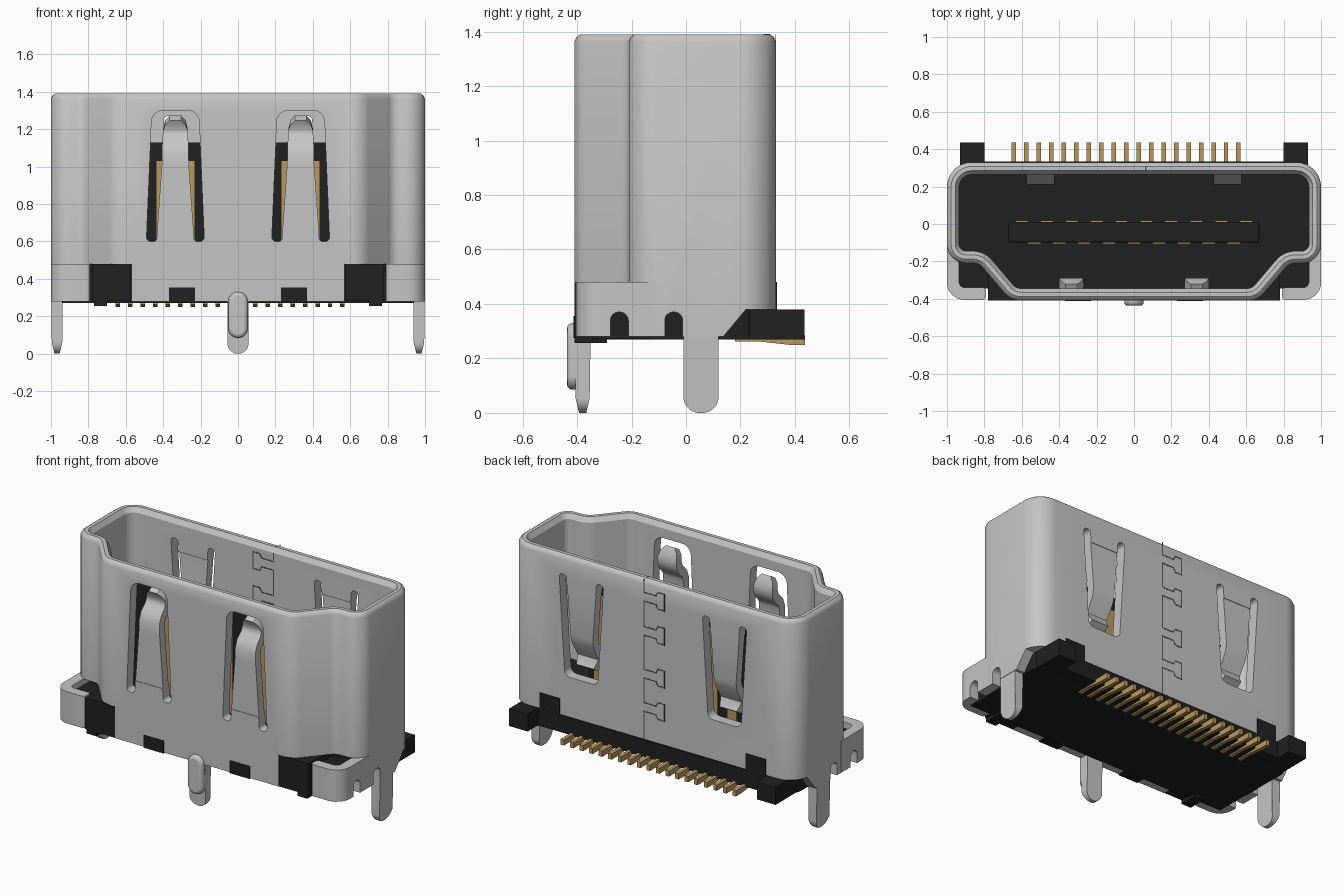
import bpy, bmesh, math
from mathutils import Vector

if "Cube" in bpy.data.objects:
    bpy.data.objects.remove(bpy.data.objects["Cube"])


def material(name, rgb):
    m = bpy.data.materials.new(name)
    m.diffuse_color = (*rgb, 1)
    m.use_nodes = True
    m.node_tree.nodes["Principled BSDF"].inputs["Base Color"].default_value = m.diffuse_color
    return m


STEEL = material("light steel", (0.56, 0.56, 0.56))
BLACK = material("black plastic", (0.015, 0.015, 0.015))
GOLD = material("gold", (0.50, 0.32, 0.11))
DARK = material("seam grey", (0.09, 0.09, 0.09))


def fillet(pts, n=6):
    """Round the corners of (u, v, radius) points."""
    out = []
    for i, (u, v, *r) in enumerate(pts):
        p = Vector((u, v))
        r = r[0] if r else 0
        if r == 0:
            out.append(p)
            continue
        a = (Vector(pts[i - 1][:2]) - p).normalized()
        b = (Vector(pts[(i + 1) % len(pts)][:2]) - p).normalized()
        half = a.angle(b) / 2
        c = p + (a + b).normalized() * (r / math.sin(half))
        s, e = p + a * (r / math.tan(half)) - c, p + b * (r / math.tan(half)) - c
        out += [c + s.lerp(e, k / n).normalized() * r for k in range(n + 1)]
    return out


def inset(pts, d):
    """Move a counter-clockwise outline inwards by d."""
    out = []
    for i, p in enumerate(pts):
        a = (p - pts[i - 1]).normalized()
        b = (pts[(i + 1) % len(pts)] - p).normalized()
        na, nb = Vector((-a.y, a.x)), Vector((-b.y, b.x))
        out.append(p + (na + nb) * (d / (1 + na.dot(nb))))
    return out


def prism(bm, pts, axis, lo, hi):
    def at(p, w):
        return {'x': (w, p[0], p[1]), 'y': (p[0], w, p[1]), 'z': (p[0], p[1], w)}[axis]
    A = [bm.verts.new(at(p, lo)) for p in pts]
    B = [bm.verts.new(at(p, hi)) for p in pts]
    bm.faces.new(A)
    bm.faces.new(B)
    for i in range(len(A)):
        j = (i + 1) % len(A)
        bm.faces.new((A[i], A[j], B[j], B[i]))


def box(bm, x0, x1, y0, y1, z0, z1):
    prism(bm, [(x0, y0), (x1, y0), (x1, y1), (x0, y1)], 'z', z0, z1)


def finish(bm, name, mat, bevel=0):
    bmesh.ops.recalc_face_normals(bm, faces=bm.faces)
    me = bpy.data.meshes.new(name)
    bm.to_mesh(me)
    bm.free()
    ob = bpy.data.objects.new(name, me)
    bpy.context.collection.objects.link(ob)
    me.materials.append(mat)
    if bevel:
        m = ob.modifiers.new("bevel", 'BEVEL')
        m.width, m.segments = bevel, 3
    return ob


def activate(ob):
    bpy.ops.object.select_all(action='DESELECT')
    ob.select_set(True)
    bpy.context.view_layer.objects.active = ob


def smooth(ob):
    activate(ob)
    bpy.ops.object.shade_smooth_by_angle(angle=math.radians(32))


def cut(ob, cutter):
    m = ob.modifiers.new("cut", 'BOOLEAN')
    m.operation, m.solver, m.object = 'DIFFERENCE', 'EXACT', cutter
    activate(ob)
    bpy.ops.object.modifier_apply(modifier=m.name)


def strip(bm, cx, path, t):
    """Bent tab of (y, z, half width) stations with thickness t."""
    rings = []
    for i, (y, z, w) in enumerate(path):
        a, b = path[max(i - 1, 0)], path[min(i + 1, len(path) - 1)]
        d = Vector((b[0] - a[0], b[1] - a[1])).normalized() * t / 2
        rings.append([bm.verts.new((cx + sx * w, y - s * d.y, z + s * d.x))
                      for sx, s in ((-1, -1), (1, -1), (1, 1), (-1, 1))])
    for r, q in zip(rings, rings[1:]):
        for i in range(4):
            bm.faces.new((r[i], r[i - 1], q[i - 1], q[i]))
    bm.faces.new(rings[0])
    bm.faces.new(rings[-1])


# Shell: rounded outline lofted up the outside, over the rim, down the inside
half = [(0.66, -0.41, 0.12), (0.83, -0.21, 0.07), (1, -0.21, 0.1), (1, 0.33, 0.13)]
outline = fillet(half + [(-x, y, r) for x, y, r in reversed(half)])
bm = bmesh.new()
rings = [[bm.verts.new((p.x, p.y, z)) for p in inset(outline, d)] for d, z in
         ((0, 0.28), (0, 1.362), (0.008, 1.38), (0.022, 1.39), (0.045, 1.39), (0.065, 1.36), (0.065, 0.28))]
for r, q in zip(rings, rings[1:] + rings[:1]):
    for i in range(len(r)):
        bm.faces.new((r[i - 1], r[i], q[i], q[i - 1]))
shell = finish(bm, "shell", STEEL)

# Cutters: spring windows, lower front corners, lower back edge
bm = bmesh.new()
front_u = [(-.155, .6, .024), (-.125, 1.3, .06), (.125, 1.3, .06), (.155, .6, .024),
           (.1, .6, .02), (.096, .68), (-.096, .68), (-.1, .6, .02)]
back_u = [(-.115, .63, .04), (.115, .63, .04), (.155, 1.27, .022), (.105, 1.27, .022),
          (.1, 1.19), (-.1, 1.19), (-.105, 1.27, .022), (-.155, 1.27, .022)]
for s in (1, -1):
    prism(bm, [(p.x + s * .335, p.y) for p in fillet(front_u)], 'y', -.5, -.3)
    prism(bm, [(p.x + s * .5, p.y) for p in fillet(back_u)], 'y', .22, .5)
    box(bm, *sorted((s * .57, s * 1.1)), -.5, -.12, .1, .48)
prism(bm, [(.12, .2), (.12, .26), (.22, .38), (.5, .38), (.5, .2)], 'x', -1.1, 1.1)
windows = finish(bm, "window_cutter", STEEL)
bm = bmesh.new()
for y in (-.245, -.045):
    prism(bm, fillet([(y - .033, .2), (y + .033, .2), (y + .033, .37, .031), (y - .033, .37, .031)]), 'x', -1.1, 1.1)
notches = finish(bm, "notch_cutter", STEEL)

# Corner brackets wrapping forward below the shell
bm = bmesh.new()
for s in (1, -1):
    prism(bm, [(s * p.x, p.y) for p in fillet([(1, -.12), (1, -.405, .09), (.79, -.405, .02), (.79, -.34, .02),
                                               (.935, -.34, .03), (.935, -.12)])], 'z', .28, .48)
brackets = finish(bm, "corner_brackets", STEEL)
cut(shell, windows)
for ob in (shell, brackets):
    cut(ob, notches)
    smooth(ob)
for c in (windows, notches):
    bpy.data.objects.remove(c)

# Spring tabs in the windows
for s, side in ((1, "right"), (-1, "left")):
    bm = bmesh.new()
    strip(bm, s * .335, [(-.379, .68, .096), (-.379, 1.0, .073), (-.379, 1.07, .07), (-.365, 1.105, .07),
                         (-.33, 1.14, .068), (-.315, 1.17, .067), (-.315, 1.2, .065), (-.33, 1.235, .055),
                         (-.345, 1.26, .03)], .055)
    smooth(finish(bm, side + "_front_spring", STEEL))
    bm = bmesh.new()
    strip(bm, s * .5, [(.299, 1.19, .1), (.299, .9, .078), (.29, .86, .076), (.25, .79, .074),
                       (.238, .76, .073), (.245, .73, .07), (.27, .69, .06)], .055)
    smooth(finish(bm, side + "_back_spring", STEEL))

# Mounting legs with thinned, rounded tips
def leg(name, pts, axis, lo, hi):
    bm = bmesh.new()
    prism(bm, fillet(pts, 8), axis, lo, hi)
    k, mid = 'xy'.index(axis), (lo + hi) / 2
    for v in bm.verts:
        if v.co.z < .07:
            v.co[k] = mid + (v.co[k] - mid) * (.45 + .55 * v.co.z / .07)
    smooth(finish(bm, name, STEEL))


for s, side in ((1, "right"), (-1, "left")):
    leg(side + "_leg", [(-.01, .3), (-.01, 0, .06), (.12, 0, .06), (.12, .3)], 'x',
        *sorted((s * .937, s * .998)))
leg("front_leg", [(-.056, .3), (-.056, 0, .054), (.056, 0, .054), (.056, .3)], 'y', -.409, -.35)
bm = bmesh.new()
prism(bm, fillet([(-.052, .085, .05), (.052, .085, .05), (.052, .33, .05), (-.052, .33, .05)]), 'y', -.437, -.38)
smooth(finish(bm, "front_leg_rib", STEEL, .02))

# Plastic housing: base inside the shell, ears, blocks and pegs
bm = bmesh.new()
prism(bm, inset(outline, .06), 'z', .27, .48)
box(bm, -.8, .8, .2, .335, .271, .378)
for s in (1, -1):
    def b(x0, x1, *rest):
        box(bm, *sorted((s * x0, s * x1)), *rest)
    prism(bm, [(.13, .27), (.435, .27), (.435, .38), (.22, .38)], 'x', *sorted((s * .8, s * .93)))
    b(.65, .79, .25, .334, .3, .48)
    b(.571, .78, -.409, -.2, .281, .479)
    b(.6, .937, -.345, -.1, .272, .44)
    b(.7, .77, -.409, -.29, .256, .3)
    b(.23, .37, -.413, -.3, .275, .355)
finish(bm, "housing", BLACK)

# Contact tongue
bm = bmesh.new()
box(bm, -.67, .67, -.1, .012, .45, 1.13)
finish(bm, "tongue", BLACK, .012)
bm = bmesh.new()
for k in range(-4, 5):
    box(bm, k * .1333 - .035, k * .1333 + .035, -.107, -.09, .47, 1.03)
for k in range(-5, 5):
    x = (k + .5) * .1333
    box(bm, x - .033, x + .033, 0, .02, .47, 1.03)
finish(bm, "tongue_contacts", GOLD)

# Solder pins
bm = bmesh.new()
for k in range(19):
    x = -.642 + k * .0667
    prism(bm, [(.18, .285), (.437, .285), (.437, .25), (.38, .25), (.27, .262), (.18, .262)], 'x', x - .012, x + .012)
finish(bm, "solder_pins", GOLD)

# Dovetail seam drawn as thin plates on the back wall, outside and inside
path = [(.062, 1.385)]
for z in (1.275, 1.06, .79, .58):
    path += [(.062, z + .03), (-.02, z + .03), (-.035, z + .055), (-.08, z + .055),
             (-.08, z - .05), (-.035, z - .05), (-.02, z - .025), (.062, z - .025)]
path = [Vector(p) for p in path + [(.062, .38)]]
bm = bmesh.new()
for p, q in zip(path, path[1:]):
    d = (q - p).normalized() * .0035
    n = Vector((-d.y, d.x))
    quad = [p - d - n, q + d - n, q + d + n, p - d + n]
    prism(bm, quad, 'y', .328, .3312)
    if min(p.y, q.y) > .5:
        prism(bm, [(c.x, min(c.y, 1.355)) for c in quad], 'y', .2638, .267)
box(bm, .0585, .0655, .285, .308, 1.388, 1.3912)
finish(bm, "seam", DARK)
